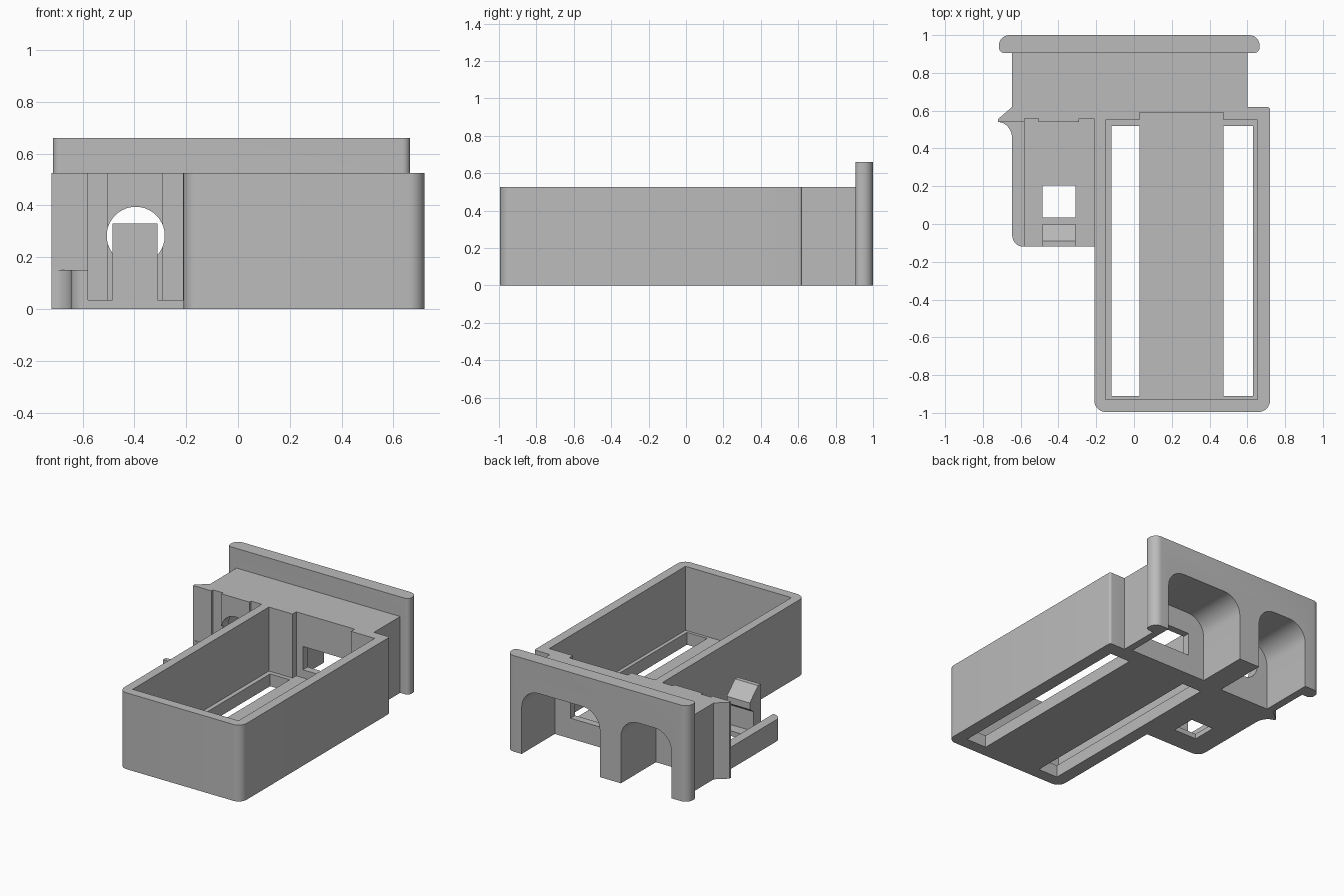
import bpy, bmesh, math
from mathutils import Vector

old = bpy.data.objects.get("Cube")
if old:
    bpy.data.objects.remove(old, do_unlink=True)

grey = bpy.data.materials.new("plain_grey")
grey.use_nodes = True
grey.diffuse_color = (0.5, 0.5, 0.5, 1)
grey.node_tree.nodes["Principled BSDF"].inputs["Base Color"].default_value = (0.5, 0.5, 0.5, 1)


def rounded(points, steps=8):
    """Replace each (u, v, radius) corner by an arc."""
    out = []
    for i, (u, v, r) in enumerate(points):
        p = Vector((u, v))
        if r == 0:
            out.append(p)
            continue
        a = (Vector(points[i - 1][:2]) - p).normalized()
        b = (Vector(points[(i + 1) % len(points)][:2]) - p).normalized()
        half = a.angle(b) / 2
        centre = p + (a + b).normalized() * (r / math.sin(half))
        s = p + a * (r / math.tan(half)) - centre
        e = p + b * (r / math.tan(half)) - centre
        sweep = s.angle(e)
        for k in range(steps + 1):
            t = k / steps
            out.append(centre + (s * math.sin((1 - t) * sweep) + e * math.sin(t * sweep)) / math.sin(sweep))
    return out


def prism(name, outline, axis, low, high):
    """Extrude a flat outline along x, y or z."""
    place = {"x": lambda u, v, w: (w, u, v),
             "y": lambda u, v, w: (u, w, v),
             "z": lambda u, v, w: (u, v, w)}[axis]
    bm = bmesh.new()
    face = bm.faces.new([bm.verts.new(place(p[0], p[1], low)) for p in outline])
    new = bmesh.ops.extrude_face_region(bm, geom=[face])["geom"]
    shift = Vector(place(0, 0, high - low))
    bmesh.ops.translate(bm, vec=shift, verts=[g for g in new if isinstance(g, bmesh.types.BMVert)])
    bmesh.ops.recalc_face_normals(bm, faces=bm.faces)
    mesh = bpy.data.meshes.new(name)
    bm.to_mesh(mesh)
    bm.free()
    mesh.materials.append(grey)
    obj = bpy.data.objects.new(name, mesh)
    bpy.context.collection.objects.link(obj)
    return obj


def box(name, x0, x1, y0, y1, z0, z1):
    return prism(name, [(x0, y0), (x1, y0), (x1, y1), (x0, y1)], "z", z0, z1)


def combine(target, tool, operation):
    """Apply a boolean and discard the tool."""
    tool.hide_render = True
    mod = target.modifiers.new(operation, "BOOLEAN")
    mod.operation = operation
    mod.solver = "EXACT"
    mod.object = tool
    bpy.context.view_layer.objects.active = target
    bpy.ops.object.modifier_apply(modifier=mod.name)
    bpy.data.objects.remove(tool, do_unlink=True)


H = 0.525       # case height
FLOOR = 0.085   # case floor thickness

# Case, rear block with side spur, and rear flange
case = prism("case_body", rounded([(-0.21, -0.995, 0.06), (0.72, -0.995, 0.06),
                                   (0.72, 0.62, 0.015), (-0.21, 0.62, 0)]), "z", 0, H)
block = prism("rear_block", [(-0.645, 0.95), (-0.645, 0.62), (-0.72, 0.555), (-0.72, 0.54),
                             (0.6, 0.54), (0.6, 0.95)], "z", 0, H)
flange = prism("rear_flange", rounded([(-0.715, 0.905, 0.03), (0.665, 0.905, 0.03),
                                       (0.665, 1, 0.055), (-0.715, 1, 0.055)]), "z", 0, 0.66)
combine(case, block, "UNION")
combine(case, flange, "UNION")

# Tray cavity, rear notch, floor slots and connector window
cuts = [box("cavity", -0.15, 0.655, -0.93, 0.55, FLOOR, 1),
        box("notch", 0.03, 0.475, 0.4, 0.59, FLOOR, 1),
        box("slot_a", -0.12, 0.03, -0.91, 0.52, -0.1, 0.2),
        box("slot_b", 0.475, 0.63, -0.91, 0.52, -0.1, 0.2),
        box("window", 0.08, 0.43, 0.5, 0.75, 0.14, 0.3)]

# Arched rear tunnels
for x0, x1, depth in ((-0.045, 0.55, 0.64), (-0.59, -0.205, 0.62)):
    cuts.append(prism("tunnel", rounded([(x0, -0.1, 0), (x1, -0.1, 0),
                                         (x1, 0.45, 0.13), (x0, 0.45, 0.13)]), "y", depth, 1.1))

# Round port and shallow pockets behind the bracket
ring = [(-0.395 + 0.112 * math.cos(math.tau * k / 40),
         0.283 + 0.112 * math.sin(math.tau * k / 40)) for k in range(40)]
cuts.append(prism("port", ring, "y", 0.5, 0.7))
cuts.append(box("pocket_a", -0.58, -0.505, 0.5, 0.558, 0.035, 1))
cuts.append(box("pocket_b", -0.29, -0.212, 0.5, 0.558, 0.035, 1))
for cut in cuts:
    combine(case, cut, "DIFFERENCE")

# Side bracket: floor with slot, low wall, concave corner fillet
bracket = prism("bracket_floor", rounded([(-0.645, -0.12, 0.06), (-0.19, -0.12, 0),
                                          (-0.19, 0.545, 0), (-0.645, 0.545, 0)]), "z", 0, 0.035)
combine(bracket, box("bracket_slot", -0.485, -0.31, 0.035, 0.205, -0.1, 0.1), "DIFFERENCE")

wall = prism("bracket_wall", rounded([(-0.645, -0.12, 0.06), (-0.58, -0.12, 0),
                                      (-0.58, 0.545, 0), (-0.645, 0.545, 0)]), "z", 0, 0.15)
arc = [(-0.72 + 0.075 * math.sin(k * math.pi / 16),
        0.45 + 0.09 * math.cos(k * math.pi / 16)) for k in range(9)]
fillet = prism("bracket_fillet", arc + [(-0.64, 0.45), (-0.64, 0.545), (-0.72, 0.545)], "z", 0, 0.15)

# Snap clip with a sloping hook
clip = prism("snap_clip", [(-0.12, 0), (-0.12, 0.33), (-0.09, 0.33), (0, 0.245),
                           (0, 0.2), (-0.04, 0.17), (-0.04, 0)], "x", -0.485, -0.31)

# Smooth curves, keep edges sharp
bpy.ops.object.select_all(action="DESELECT")
for obj in (case, bracket, wall, fillet, clip):
    obj.select_set(True)
bpy.context.view_layer.objects.active = case
bpy.ops.object.shade_smooth_by_angle(angle=math.radians(30))
